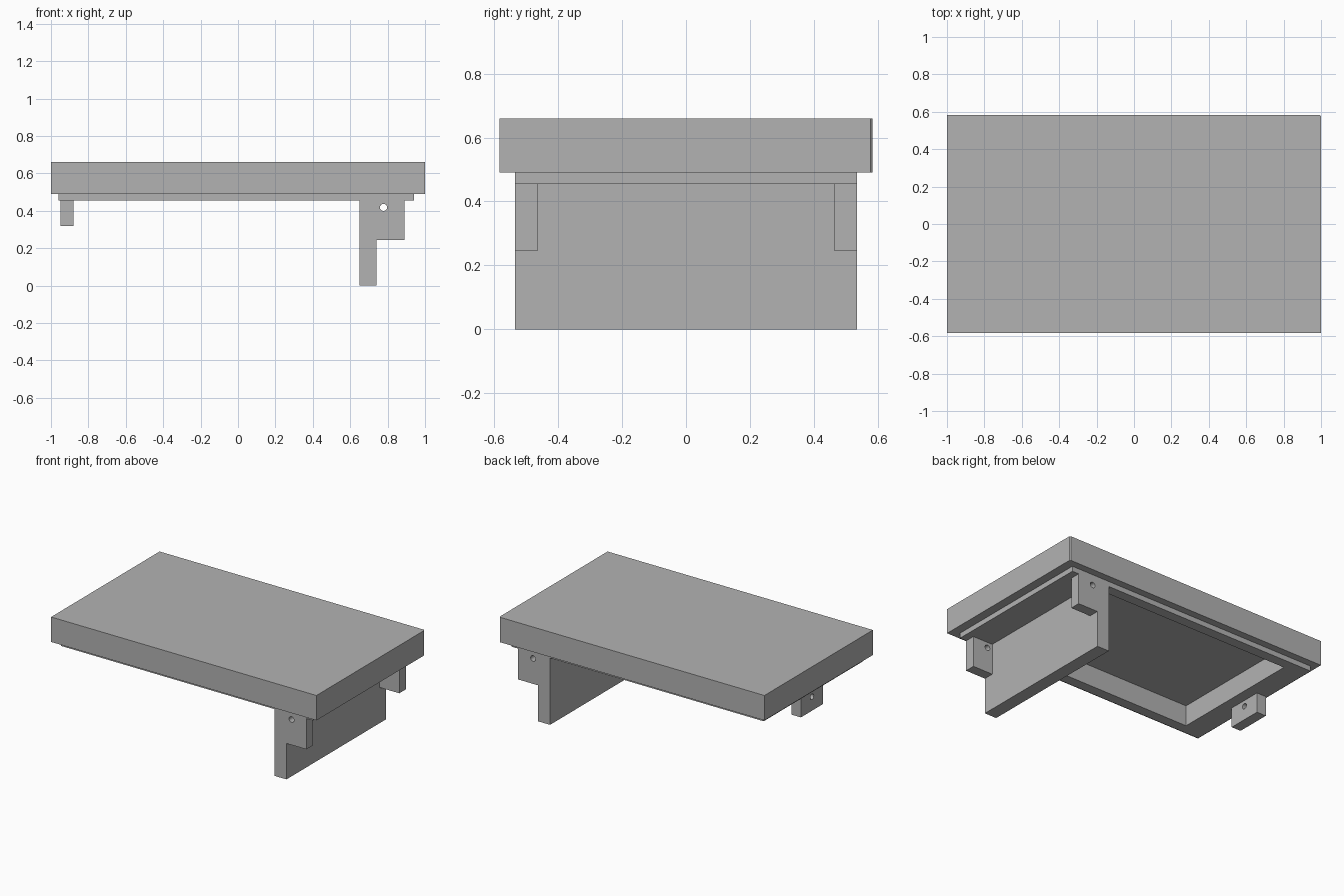
import bpy
import bmesh
import math
from mathutils import Matrix, Vector

cube = bpy.data.objects.get("Cube")
if cube:
    bpy.data.objects.remove(cube, do_unlink=True)

GREY = (0.45, 0.45, 0.45, 1.0)
mat = bpy.data.materials.new("plain grey")
mat.use_nodes = True
mat.diffuse_color = GREY
mat.node_tree.nodes["Principled BSDF"].inputs["Base Color"].default_value = GREY


def finish(name, bm):
    bmesh.ops.recalc_face_normals(bm, faces=bm.faces)
    mesh = bpy.data.meshes.new(name)
    bm.to_mesh(mesh)
    bm.free()
    mesh.materials.append(mat)
    obj = bpy.data.objects.new(name, mesh)
    bpy.context.scene.collection.objects.link(obj)
    return obj


def prism(name, points, direction):
    """Extrude a closed flat outline along a direction."""
    bm = bmesh.new()
    face = bm.faces.new([bm.verts.new(p) for p in points])
    ext = bmesh.ops.extrude_face_region(bm, geom=[face], use_keep_orig=True)
    moved = [v for v in ext["geom"] if isinstance(v, bmesh.types.BMVert)]
    bmesh.ops.translate(bm, verts=moved, vec=Vector(direction))
    return finish(name, bm)


def box(name, x0, x1, y0, y1, z0, z1):
    outline = [(x0, y0, z0), (x1, y0, z0), (x1, y1, z0), (x0, y1, z0)]
    return prism(name, outline, (0, 0, z1 - z0))


def rod(name, centre, axis, radius, length):
    bm = bmesh.new()
    turn = Matrix.Rotation(math.pi / 2, 4, "Y" if axis == "X" else "X")
    bmesh.ops.create_cone(bm, cap_ends=True, segments=24, radius1=radius,
                          radius2=radius, depth=length,
                          matrix=Matrix.Translation(centre) @ turn)
    return finish(name, bm)


def cut(target, cutter):
    """Subtract the cutter from the target, then remove the cutter."""
    cutter.hide_render = True
    mod = target.modifiers.new("cut", "BOOLEAN")
    mod.operation = "DIFFERENCE"
    mod.solver = "EXACT"
    mod.object = cutter
    bpy.context.view_layer.objects.active = target
    bpy.ops.object.modifier_apply(modifier=mod.name)
    bpy.data.objects.remove(cutter, do_unlink=True)


W, D = 1.0, 0.584            # half length and half depth of the slab
RIM_Y, WALL = 0.535, 0.07    # half depth of the rim, wall thickness
UNDER, SEAM, TOP = 0.455, 0.49, 0.66
INNER = RIM_Y - WALL

# Thick top slab, one upright corner slightly chamfered
c = 0.007
slab = prism("top_slab", [(-W, -D, SEAM), (W, -D, SEAM), (W, D - c, SEAM),
                          (W - c, D, SEAM), (-W, D, SEAM)], (0, 0, TOP - SEAM))

# Narrower rim below, with a pocket cut up into the slab
rim = box("under_rim", -0.96, 0.94, -RIM_Y, RIM_Y, UNDER, SEAM)
for part in (slab, rim):
    cut(part, box("pocket_cutter", -0.805, 0.65, -INNER, INNER, 0.4, 0.595))

# Upright board across the full depth
box("support_board", 0.65, 0.74, -RIM_Y, RIM_Y, 0, UNDER)

# Pierced bracket at each end of the board
for side, y in (("front", -RIM_Y), ("back", INNER)):
    bracket = box(side + "_bracket", 0.74, 0.89, y, y + WALL, 0.245, UNDER)
    cut(bracket, rod("hole_cutter", (0.778, y + WALL / 2, 0.418), "Y", 0.019, 0.2))

# Pierced lug under the opposite end
lug = box("end_lug", -0.95, -0.88, -0.12, 0.12, 0.32, UNDER)
cut(lug, rod("hole_cutter", (-0.915, 0, 0.415), "X", 0.019, 0.2))
